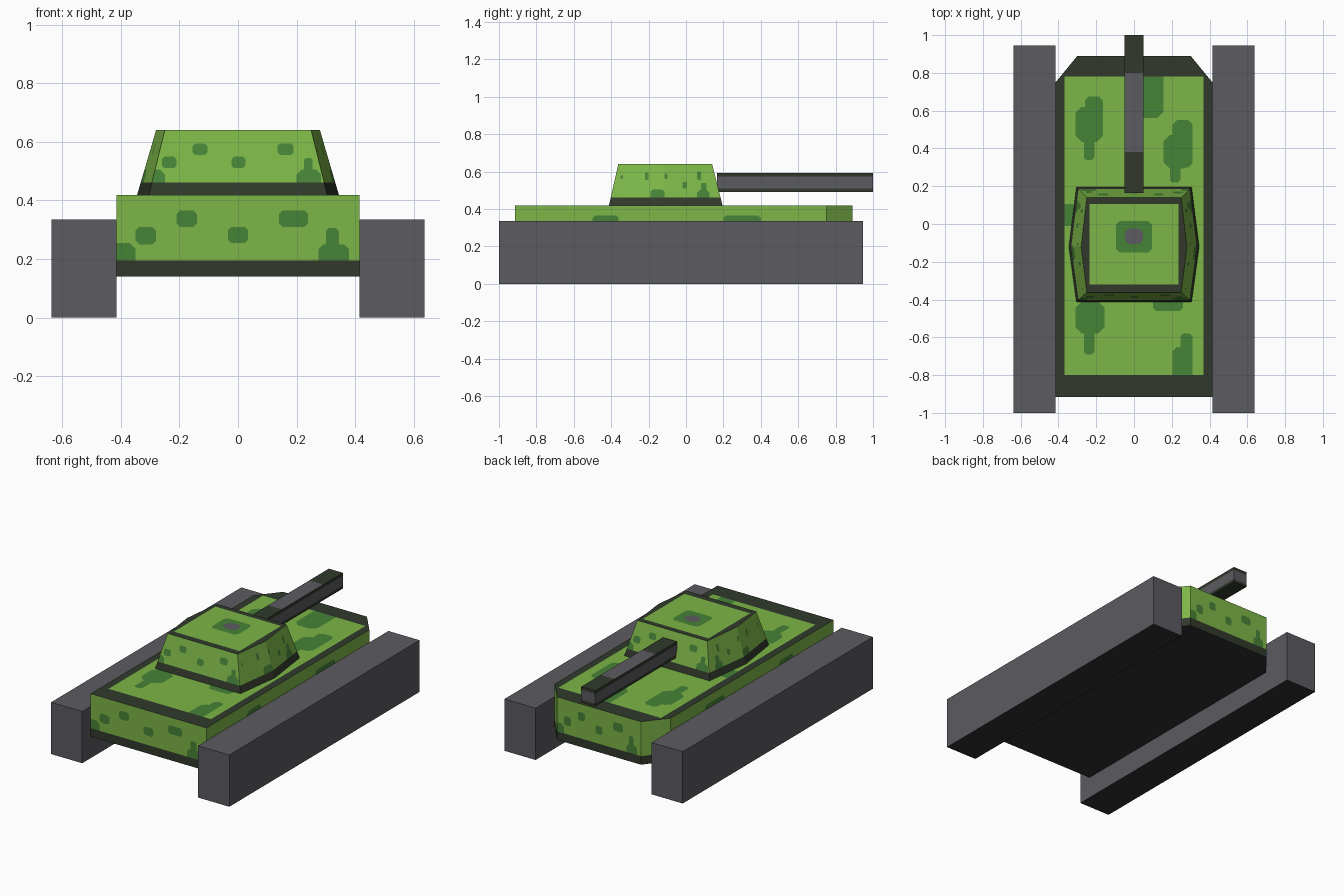
import bpy, bmesh
from mathutils import Vector

if "Cube" in bpy.data.objects:
    bpy.data.objects.remove(bpy.data.objects["Cube"])


def material(name, r, g, b):
    def lin(c):
        c /= 255
        return c / 12.92 if c <= 0.04045 else ((c + 0.055) / 1.055) ** 2.4
    m = bpy.data.materials.new(name)
    m.diffuse_color = (lin(r), lin(g), lin(b), 1)
    m.use_nodes = True
    m.node_tree.nodes["Principled BSDF"].inputs["Base Color"].default_value = m.diffuse_color
    return m


MATS = [material("light_green", 125, 182, 71), material("dark_olive", 49, 57, 43),
        material("dark_green", 70, 131, 55), material("grey", 91, 91, 97),
        material("charcoal", 47, 47, 51)]
LIGHT, OLIVE, DARK, GREY, CHARCOAL = range(5)


def finish(name, bm):
    me = bpy.data.meshes.new(name)
    bm.to_mesh(me)
    bm.free()
    for m in MATS:
        me.materials.append(m)
    ob = bpy.data.objects.new(name, me)
    bpy.context.collection.objects.link(ob)


def loft(rings, slots):
    """Stack of outlines; slots = colour of bottom cap, each band, top cap."""
    bm = bmesh.new()
    vs = [[bm.verts.new(p) for p in ring] for ring in rings]
    n = len(vs[0])
    bm.faces.new(vs[0][::-1]).material_index = slots[0]
    for k in range(len(vs) - 1):
        for i in range(n):
            j = (i + 1) % n
            f = bm.faces.new((vs[k][i], vs[k][j], vs[k + 1][j], vs[k + 1][i]))
            f.material_index = slots[k + 1]
    bm.faces.new(vs[-1]).material_index = slots[-1]
    bm.normal_update()
    return bm


def paint(bm, out, rects, slot=DARK, cut=0.22):
    """Cut clipped rectangles (u0, u1, v0, v1) into the faces looking along out."""
    out = Vector(out)
    iu, iv = [i for i in range(3) if abs(out[i]) < 0.5]
    for a, b, c, d in rects:
        k = cut * min(b - a, d - c)
        lines = [(a, c, -1, 0), (b, c, 1, 0), (a, c, 0, -1), (a, d, 0, 1),
                 (a + k, c, -1, -1), (b - k, c, 1, -1), (b - k, d, 1, 1), (a + k, d, -1, 1)]

        def targets():
            found = []
            for f in bm.faces:
                us = [v.co[iu] for v in f.verts]
                ws = [v.co[iv] for v in f.verts]
                if (f.normal.dot(out) > .7 and f.material_index != OLIVE
                        and max(us) > a + 1e-4 and min(us) < b - 1e-4
                        and max(ws) > c + 1e-4 and min(ws) < d - 1e-4):
                    found.append(f)
            return found

        for pu, pv, nu, nv in lines:
            fs = targets()
            geom = fs + list({e for f in fs for e in f.edges}) + list({v for f in fs for v in f.verts})
            co, no = Vector(), Vector()
            co[iu], co[iv], no[iu], no[iv] = pu, pv, nu, nv
            bmesh.ops.bisect_plane(bm, geom=geom, dist=1e-5, plane_co=co, plane_no=no.normalized())
            bm.normal_update()
        for f in targets():
            m = f.calc_center_median()
            if all((m[iu] - pu) * nu + (m[iv] - pv) * nv < 0 for pu, pv, nu, nv in lines):
                f.material_index = slot


# Tracks
for side, s in (("left", -1), ("right", 1)):
    x0, x1 = sorted((s * 0.415, s * 0.638))
    o = [(x0, -1), (x1, -1), (x1, 0.945), (x0, 0.945)]
    finish(side + "_track", loft([[(x, y, z) for x, y in o] for z in (0, 0.335)],
                                 (CHARCOAL, GREY, GREY)))

# Hull with chamfered rear corners, olive skirt and olive deck border
outer = [(-.415, -.915), (.415, -.915), (.415, .75), (.30, .89), (-.30, .89), (-.415, .75)]
inner = [(-.367, -.80), (.367, -.80), (.367, .78), (.30, .78), (-.30, .78), (-.367, .78)]
rings = [[(x, y, z) for x, y in o]
         for o, z in ((outer, .14), (outer, .195), (outer, .418), (inner, .418))]
hull = loft(rings, (CHARCOAL, OLIVE, LIGHT, OLIVE, LIGHT))

# Hull camouflage on deck, front, rear and sides
paint(hull, (0, 0, 1), [
    (-.31, -.165, .435, .62), (-.26, -.165, .55, .675), (-.265, -.21, .34, .46),
    (0, .155, .56, .85), (.205, .31, .30, .55), (.155, .30, .295, .47),
    (.19, .245, .22, .32), (-.42, -.30, -.01, .105), (-.31, -.155, -.58, -.41),
    (-.265, -.21, -.69, -.55), (.205, .31, -.85, -.65), (.245, .31, -.72, -.58),
    (.10, .26, -.46, -.38)])
hull_end = [(-.21, -.14, .31, .365), (-.35, -.28, .25, .31), (-.035, .035, .255, .31),
            (.14, .24, .31, .365), (-.45, -.35, .16, .255), (.275, .38, .17, .25),
            (.30, .345, .23, .305)]
paint(hull, (0, -1, 0), hull_end)
paint(hull, (0, 1, 0), [(-b * .72, -a * .72, c, d) for a, b, c, d in hull_end])
for s in (-1, 1):
    paint(hull, (s, 0, 0), [(-.5, -.36, .30, .365), (.2, .4, .30, .365)])
finish("hull", hull)


# Turret: tapered six-sided block with olive base band and roof border
def hexagon(xc, xm, y0, y1, z):
    ym = -0.12
    return [(-xc, y0, z), (xc, y0, z), (xm, ym, z), (xc, y1, z), (-xc, y1, z), (-xm, ym, z)]


def turret_ring(z):
    t = (z - .418) / .222
    return hexagon(.305 - .055 * t, .345 - .065 * t, -.412 + .05 * t, .195 - .055 * t, z)


turret = loft([turret_ring(.418), turret_ring(.462), turret_ring(.64),
               hexagon(.235, .235, -.32, .105, .64)], (OLIVE, OLIVE, LIGHT, OLIVE, LIGHT))

# Turret camouflage on front, rear and side walls
turret_end = [(-.155, -.105, .555, .595), (-.26, -.21, .51, .55), (-.022, .025, .51, .55),
              (.135, .19, .555, .595), (.20, .284, .43, .505), (.225, .255, .48, .545),
              (-.33, -.25, .43, .505)]
paint(turret, (0, -1, 0), turret_end)
paint(turret, (0, 1, 0), [(-b, -a, c, d) for a, b, c, d in turret_end])
turret_side = [(-.19, -.115, .44, .505), (-.22, -.20, .555, .595), (-.115, -.10, .56, .59),
               (-.35, -.338, .56, .58), (.06, .08, .555, .60), (.06, .125, .44, .50),
               (.08, .11, .48, .54), (-.02, .005, .51, .545)]
for s in (-1, 1):
    paint(turret, (s, 0, 0), turret_side)

# Roof hatch markings
paint(turret, (0, 0, 1), [(-.095, .095, -.15, .015)], DARK, .12)
paint(turret, (0, 0, 1), [(-.048, .048, -.105, -.025)], GREY, .25)
finish("turret", turret)

# Gun barrel: square bar, grey with olive ends above and olive edges all round
bm = bmesh.new()
bmesh.ops.create_cube(bm, size=1)
for v in bm.verts:
    v.co = (v.co.x * .1, .5825 + v.co.y * .835, .542 + v.co.z * .102)
for co, no in (((0, .38, 0), (0, 1, 0)), ((0, .8, 0), (0, 1, 0)),
               ((0, 0, .51), (0, 0, 1)), ((0, 0, .573), (0, 0, 1))):
    bmesh.ops.bisect_plane(bm, geom=bm.verts[:] + bm.edges[:] + bm.faces[:],
                           plane_co=co, plane_no=no)
bm.normal_update()
for f in bm.faces:
    c = f.calc_center_median()
    if f.normal.z > .5:
        f.material_index = GREY if .38 < c.y < .8 else OLIVE
    elif f.normal.z < -.5:
        f.material_index = OLIVE
    else:
        f.material_index = GREY if .51 < c.z < .573 else OLIVE
finish("gun_barrel", bm)
